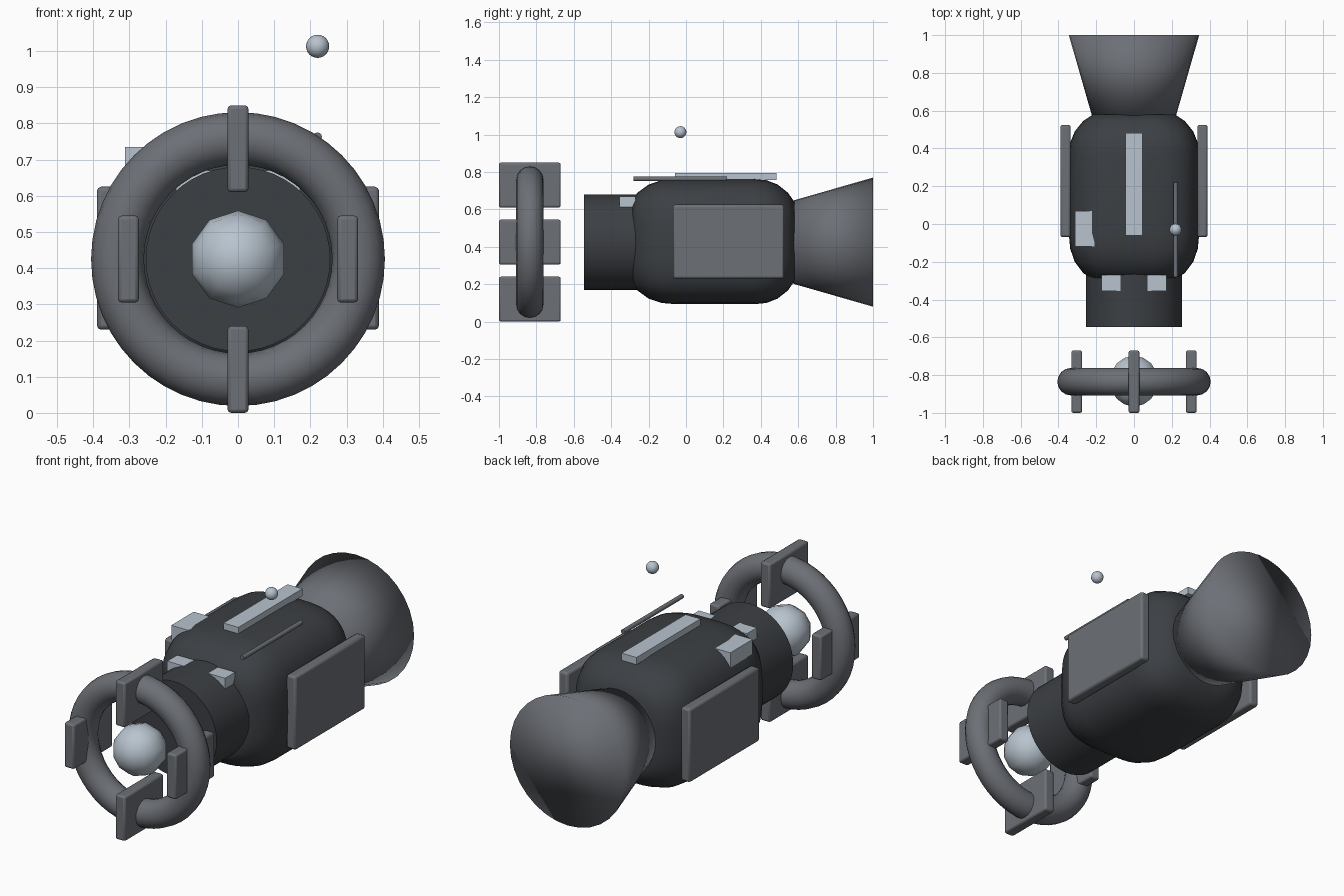
import bpy, bmesh
from math import pi, sin, cos, copysign, radians

if "Cube" in bpy.data.objects:
    bpy.data.objects.remove(bpy.data.objects["Cube"])

ZC = 0.425  # height of the long axis


def material(name, rgb):
    m = bpy.data.materials.new(name)
    m.diffuse_color = (*rgb, 1)
    m.use_nodes = True
    m.node_tree.nodes["Principled BSDF"].inputs["Base Color"].default_value = m.diffuse_color
    return m


DARK = material("dark_grey", (0.045, 0.05, 0.057))
MID = material("mid_grey", (0.15, 0.16, 0.18))
LIGHT = material("light_grey", (0.48, 0.55, 0.62))


def finish(name, mat, angle=35):
    ob = bpy.context.object
    ob.name = ob.data.name = name
    ob.data.materials.append(mat)
    if angle:
        bpy.ops.object.shade_smooth_by_angle(angle=radians(angle))
    else:
        bpy.ops.object.shade_smooth()
    return ob


def box(name, mat, lo, hi, bevel=0.0):
    """Box between two corners, with an optional rounded edge."""
    bpy.ops.mesh.primitive_cube_add(size=1, location=[(a + b) / 2 for a, b in zip(lo, hi)])
    ob = bpy.context.object
    ob.scale = [b - a for a, b in zip(lo, hi)]
    bpy.ops.object.transform_apply(location=False, rotation=False)
    if bevel:
        mod = ob.modifiers.new("bevel", "BEVEL")
        mod.width, mod.segments = bevel, 2
    return finish(name, mat)


def cone_y(name, mat, y0, y1, r0, r1, x=0, z=ZC, sides=32, angle=35):
    """Cone or cylinder lying along y."""
    bpy.ops.mesh.primitive_cone_add(vertices=sides, radius1=r0, radius2=r1, depth=y1 - y0,
                                    location=(x, (y0 + y1) / 2, z), rotation=(-pi / 2, 0, 0))
    return finish(name, mat, angle)


# Main body: rounded-square sections lofted along y
def rounded_body(name, mat, hx, hz, zc, profile, n=3.2, sides=48):
    bm = bmesh.new()
    rings = []
    for y, s in profile:
        ring = []
        for i in range(sides):
            c, d = cos(2 * pi * i / sides), sin(2 * pi * i / sides)
            ring.append(bm.verts.new((hx * s * copysign(abs(c) ** (2 / n), c), y,
                                      zc + hz * s * copysign(abs(d) ** (2 / n), d))))
        rings.append(ring)
    for a, b in zip(rings, rings[1:]):
        for i in range(sides):
            j = (i + 1) % sides
            bm.faces.new((a[i], a[j], b[j], b[i]))
    bm.faces.new(rings[0])
    bm.faces.new(rings[-1])
    bmesh.ops.recalc_face_normals(bm, faces=bm.faces)
    me = bpy.data.meshes.new(name)
    bm.to_mesh(me)
    bm.free()
    ob = bpy.data.objects.new(name, me)
    bpy.context.collection.objects.link(ob)
    bpy.ops.object.select_all(action='DESELECT')
    bpy.context.view_layer.objects.active = ob
    ob.select_set(True)
    finish(name, mat, 50)


rounded_body("body", DARK, 0.345, 0.335, 0.428,
             [(-0.285, 0.66), (-0.26, 0.78), (-0.2, 0.91), (-0.13, 0.98), (-0.05, 1.0),
              (0.36, 1.0), (0.43, 0.98), (0.49, 0.91), (0.545, 0.78), (0.58, 0.63)])

# Neck and rear flare
cone_y("neck", DARK, -0.545, -0.25, 0.255, 0.255, sides=48)
cone_y("rear_flare", MID, 0.575, 1.0, 0.223, 0.345, angle=0)

# Front ring with four fins and the ball inside it
bpy.ops.mesh.primitive_torus_add(major_radius=0.333, minor_radius=0.073, major_segments=48,
                                 minor_segments=16, location=(0, -0.835, ZC), rotation=(pi / 2, 0, 0))
finish("front_ring", MID, 0)
for name, dx, dz in (("top", 0, 0.305), ("bottom", 0, -0.305), ("left", -0.303, 0), ("right", 0.303, 0)):
    box(name + "_ring_fin", MID, (dx - 0.029, -1.0, ZC + dz - 0.12),
        (dx + 0.029, -0.67, ZC + dz + 0.12), 0.01)
bpy.ops.mesh.primitive_uv_sphere_add(segments=10, ring_count=8, radius=0.134,
                                     location=(0, -0.832, ZC), rotation=(pi / 2, 0, 0))
finish("front_ball", LIGHT, 0)

# Side plates and neck lugs, mirrored
for side, s in (("left", -1), ("right", 1)):
    xs = sorted((s * 0.335, s * 0.39))
    box(side + "_side_plate", MID, (xs[0], -0.07, 0.23), (xs[1], 0.525, 0.625), 0.012)
    xs = sorted((s * 0.072, s * 0.172))
    box(side + "_neck_lug", LIGHT, (xs[0], -0.355, 0.58), (xs[1], -0.27, 0.67))

# Top strip and small block
box("top_strip", LIGHT, (-0.044, -0.06, 0.757), (0.044, 0.483, 0.796))
box("top_block", LIGHT, (-0.312, -0.12, 0.655), (-0.21, 0.07, 0.735))

# Rod and its loose tip
cone_y("rod", MID, -0.28, 0.22, 0.012, 0.012, x=0.22, z=0.763, sides=12)
bpy.ops.mesh.primitive_uv_sphere_add(segments=16, ring_count=12, radius=0.032,
                                     location=(0.22, -0.03, 1.013))
finish("rod_tip", LIGHT, 0)
